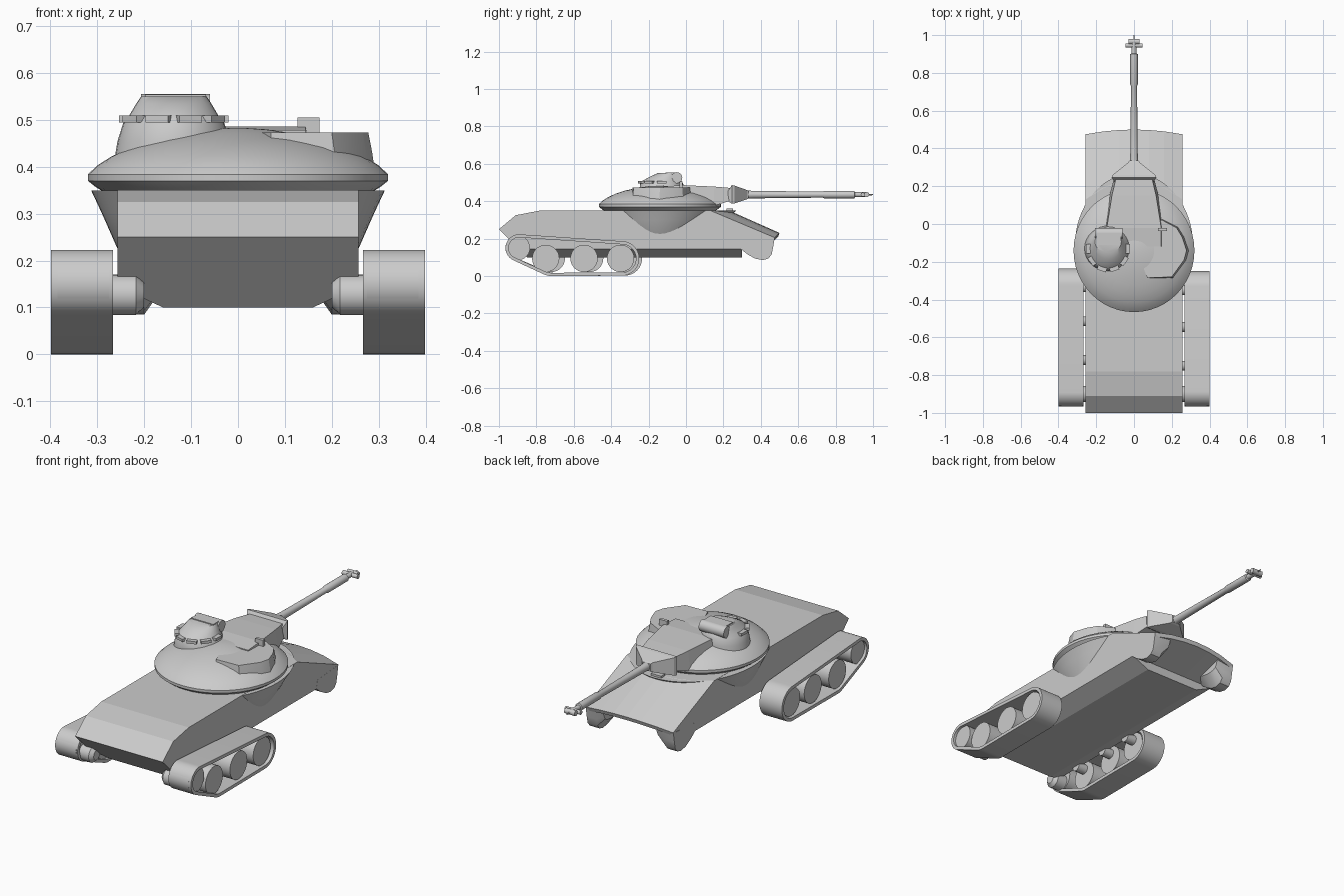
import bpy, bmesh, math
from mathutils import Vector
from mathutils.geometry import convex_hull_2d

if "Cube" in bpy.data.objects:
    bpy.data.objects.remove(bpy.data.objects["Cube"])


def loft(name, rings, cyclic=False, smooth=0):
    """Skin a list of equal-sized closed rings; cap the ends or join them."""
    bm = bmesh.new()
    vs = [[bm.verts.new(p) for p in r] for r in rings]
    n, m = len(rings), len(rings[0])
    for i in range(n if cyclic else n - 1):
        a, b = vs[i], vs[(i + 1) % n]
        for j in range(m):
            k = (j + 1) % m
            bm.faces.new((a[j], a[k], b[k], b[j]))
    if not cyclic:
        bm.faces.new(vs[0])
        bm.faces.new(vs[-1])
    bmesh.ops.recalc_face_normals(bm, faces=bm.faces)
    me = bpy.data.meshes.new(name)
    bm.to_mesh(me)
    bm.free()
    ob = bpy.data.objects.new(name, me)
    bpy.context.collection.objects.link(ob)
    if smooth:
        bpy.ops.object.select_all(action='DESELECT')
        ob.select_set(True)
        bpy.context.view_layer.objects.active = ob
        bpy.ops.object.shade_smooth_by_angle(angle=math.radians(smooth))
    return ob


def ellipse(c, rx, ry, axis='z', n=40):
    pts = []
    for i in range(n):
        a = 2 * math.pi * i / n
        u, v = rx * math.cos(a), ry * math.sin(a)
        d = {'x': (0, u, v), 'y': (u, 0, v), 'z': (u, v, 0)}[axis]
        pts.append(Vector(c) + Vector(d))
    return pts


def rod(name, axis, centre, profile, n=24):
    """Turned part: profile is (position along axis, radius)."""
    rings = []
    for t, r in profile:
        c = list(centre)
        c['xyz'.index(axis)] = t
        rings.append(ellipse(c, r, r, axis, n))
    return loft(name, rings, smooth=35)


def box(name, c, s, turn=0):
    x, y, z = (v / 2 for v in s)
    ob = loft(name, [[(-x, -y, h), (x, -y, h), (x, y, h), (-x, y, h)] for h in (-z, z)])
    ob.location = c
    ob.rotation_euler.z = turn
    return ob


# hull: side profile swept across the width, chamfered below, crowned rear deck
W = 0.257
rings = []
for x in (-W, -.16, -.08, 0, .08, .16, W):
    t = 1 - (x / W) ** 2
    b = .145 if abs(x) == W else .1
    rings.append([(x, y, z) for y, z in (
        (-1, .25), (-.91, .325), (-.78, .35), (.13 + .1 * t, .35),
        (.475 + .025 * t, .205 + .025 * t), (.468 + .025 * t, .185 + .025 * t),
        (.30, .146), (.30, b), (-.85 - (b - .1), b))])
loft('hull', rings)

# rounded rear lobes under the hull corners
lobe = [(.474, .203), (.465, .15), (.458, .115), (.44, .093), (.41, .085),
        (.37, .093), (.33, .115), (.29, .146), (.30, .19)]
for s in (-1, 1):
    rings = []
    for x, k in ((.155, .45), (.2, 1), (.2575, 1)):
        rings.append([(s * x, y, .2 + (z - .2) * k) for y, z in lobe])
    loft('rear_lobe', rings, smooth=30)

# flared turret ring bulges on the hull sides
loft('ring_bulge', [ellipse((0, y, z), rx, ry, n=64) for y, z, rx, ry in (
    (-.14, .215, .25, .25), (-.14, .225, .257, .265),
    (-.125, .30, .29, .335), (-.115, .349, .313, .383))], smooth=30)

# turret: low dome with a rim
rings = []
for r, z in ((.285, .345), (.305, .358), (.32, .37), (.32, .384), (.30, .403),
             (.27, .422), (.23, .441), (.18, .457), (.12, .471), (.06, .480), (.01, .483)):
    rings.append(ellipse((0, -.14, z), r, r * 1.02, n=48))
loft('turret', rings, smooth=25)

# gun housing wedge and loader side roof
loft('gun_housing', [[(-w, y, lo), (w, y, lo), (w * .9, y, hi), (-w * .9, y, hi)]
                     for y, w, lo, hi in ((-.12, .16, .41, .478), (-.02, .16, .39, .486),
                                          (.15, .13, .375, .478), (.245, .105, .405, .47))])
roof = [(.07, -.285), (.20, -.28), (.265, -.19), (.278, -.14), (.255, -.07),
        (.225, -.02), (.15, .02), (.05, .03), (.0, -.1)]
loft('side_roof', [[(x * k, -.12 + (y + .12) * k, z) for x, y in roof]
                   for k, z in ((1.05, .39), (1.03, .43), (1, .473))], smooth=30)
box('roof_sight', (.15, -.028, .488), (.047, .016, .035))

# mantlet and travel lock
loft('mantlet', [[(-w, y, lo), (w, y, lo), (w, y, hi), (-w, y, hi)]
                 for y, w, lo, hi in ((.225, .105, .40, .455), (.245, .118, .386, .486),
                                      (.26, .112, .388, .483), (.325, .032, .41, .46),
                                      (.335, .025, .415, .455))])
box('travel_lock', (0, .235, .352), (.06, .035, .016))

# gun barrel with T-shaped muzzle brake
rod('gun_barrel', 'y', (0, 0, .435), [
    (.30, .024), (.36, .02), (.73, .016), (.74, .020), (.90, .020), (.903, .013),
    (.97, .013), (.98, .004), (1.0, .003)])
rod('muzzle_brake', 'x', (0, .945, .435), [(-.045, .011), (.045, .011)], 16)
rod('muzzle_brake_front', 'x', (0, .966, .435), [(-.03, .014), (.03, .014)], 16)

# cupola, weapon housing on top and vision blocks
CX, CY = -.137, -.13
loft('cupola', [ellipse((CX, y, z), rx, ry, n=32) for y, z, rx, ry in (
    (CY, .42, .126, .122), (CY, .455, .12, .12), (CY, .493, .108, .115),
    (CY, .508, .096, .105), (-.105, .535, .08, .08), (-.095, .550, .07, .055))], smooth=30)
rod('cupola_gun_housing', 'x', (0, -.05, .525), [(-.207, .03), (-.06, .03)], 20)
box('cupola_gun_cover', (-.1335, -.08, .54), (.13, .06, .029))
for i in range(6):
    a = math.radians(180 + 36 * i)
    box('vision_block', (CX + .105 * math.cos(a), CY + .112 * math.sin(a), .502),
        (.024, .05, .014), a)

# tracks and road wheels, left side set slightly further back
for s, shift in ((-1, .015), (1, 0)):
    side = 'left' if s < 0 else 'right'
    circles = [(-.892, .15, .073), (-.72 + shift, .097, .097), (-.342 + shift, .094, .092)]
    angles = [2 * math.pi * i / 48 for i in range(48)]

    def belt(inset):
        return [Vector((y + (r - inset) * math.cos(a), z + (r - inset) * math.sin(a)))
                for y, z, r in circles for a in angles]
    outer, inner = belt(0), belt(.017)
    x0, x1 = s * .267, s * .399
    rings = [[(x0, *outer[i]), (x1, *outer[i]), (x1, *inner[i]), (x0, *inner[i])]
             for i in convex_hull_2d(outer)]
    loft('track_' + side, rings, cyclic=True, smooth=30)
    for y, z, r in ((-.9, .15, .066), (-.75, .094, .073), (-.545, .094, .073), (-.35, .094, .073)):
        dy = 0 if y == -.9 else shift * 2
        if y == -.35:
            dy = shift
        rod('wheel_' + side, 'x', (0, y + dy, z), [(s * .275, r), (s * .385, r)], 28)
        # axle stub into the hull
        rod('axle_' + side, 'x', (0, y + dy, .127), [(s * .22, .026), (s * .30, .026)], 14)
    # front hub between hull and track
    rod('front_hub_' + side, 'x', (0, -.9, .127),
        [(s * .2, .026), (s * .218, .043), (s * .28, .043)], 20)
